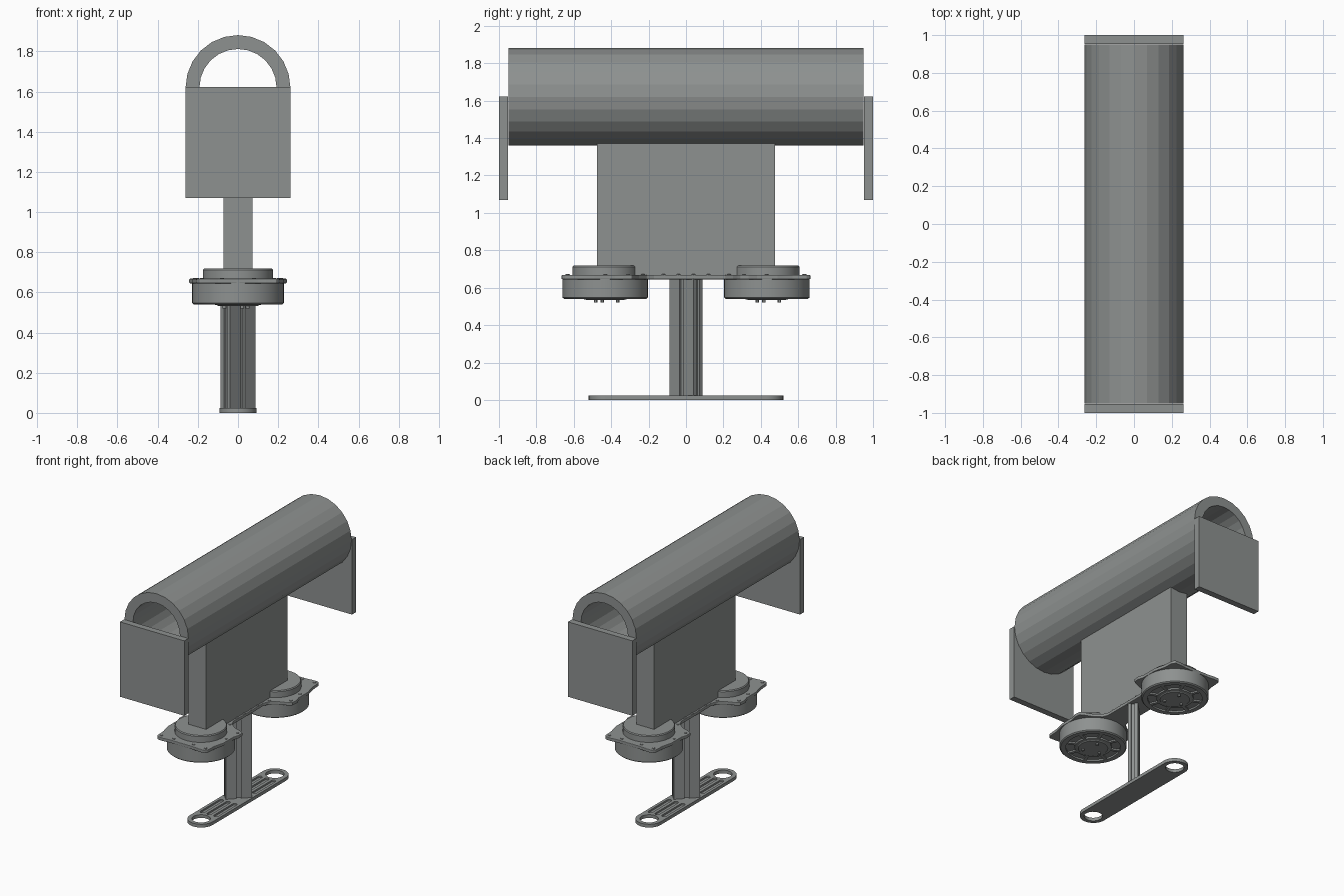
import bpy, bmesh
from math import sin, cos, pi, radians
from mathutils import Matrix, Vector

if "Cube" in bpy.data.objects:
    bpy.data.objects.remove(bpy.data.objects["Cube"])

dark = bpy.data.materials.new("dark_grey")
dark.diffuse_color = (.27, .285, .28, 1)
dark.use_nodes = True
dark.node_tree.nodes["Principled BSDF"].inputs["Base Color"].default_value = dark.diffuse_color


def finish(bm, name, smooth=False, bevel=0):
    bmesh.ops.remove_doubles(bm, verts=bm.verts, dist=1e-5)
    bmesh.ops.recalc_face_normals(bm, faces=bm.faces)
    me = bpy.data.meshes.new(name)
    bm.to_mesh(me)
    bm.free()
    me.materials.append(dark)
    ob = bpy.data.objects.new(name, me)
    bpy.context.collection.objects.link(ob)
    if bevel:
        m = ob.modifiers.new("edge", 'BEVEL')
        m.width, m.segments, m.limit_method = bevel, 2, 'ANGLE'
    if smooth:
        bpy.ops.object.select_all(action='DESELECT')
        bpy.context.view_layer.objects.active = ob
        ob.select_set(True)
        bpy.ops.object.shade_smooth_by_angle(angle=radians(30))
    return ob


def box(name, lo, hi):
    bm = bmesh.new()
    lo, hi = Vector(lo), Vector(hi)
    mat = Matrix.Translation((lo + hi) / 2) @ Matrix.Diagonal((*(hi - lo), 1))
    bmesh.ops.create_cube(bm, size=1, matrix=mat)
    return finish(bm, name)


def lathe(name, profile, centre, steps=64):
    """Spin an (r, z) profile around the vertical axis through centre."""
    bm = bmesh.new()
    vs = [bm.verts.new((r, 0, z)) for r, z in profile]
    es = [bm.edges.new(p) for p in zip(vs, vs[1:])]
    bmesh.ops.spin(bm, geom=vs + es, cent=(0, 0, 0), axis=(0, 0, 1),
                   angle=2 * pi, steps=steps)
    ob = finish(bm, name, True)
    ob.location = (*centre, 0)
    return ob


def prism(name, pts, z0, z1, bevel=0):
    bm = bmesh.new()
    f = bm.faces.new([bm.verts.new((x, y, z0)) for x, y in pts])
    ext = bmesh.ops.extrude_face_region(bm, geom=[f])
    bmesh.ops.translate(bm, vec=(0, 0, z1 - z0),
                        verts=[v for v in ext['geom'] if isinstance(v, bmesh.types.BMVert)])
    # extruding a lone face can drop its original cap: close it again
    bmesh.ops.holes_fill(bm, edges=[e for e in bm.edges if e.is_boundary])
    return finish(bm, name, bevel=bevel)


def stadium(x, y, half_len, r, n=16):
    """Round-ended outline, long in y."""
    arc = [pi * i / n for i in range(n + 1)]
    top = [(x + r * cos(a), y + half_len - r + r * sin(a)) for a in arc]
    return top + [(x - r * cos(a), y - half_len + r - r * sin(a)) for a in arc]


def holed_plate(name, loops, z0, z1):
    """Filled 2D curve: first loop is the outline, the rest are holes."""
    cu = bpy.data.curves.new(name, 'CURVE')
    cu.dimensions, cu.fill_mode = '2D', 'BOTH'
    cu.extrude = (z1 - z0) / 2
    cu.materials.append(dark)
    for pts in loops:
        sp = cu.splines.new('POLY')
        sp.points.add(len(pts) - 1)
        for p, (x, y) in zip(sp.points, pts):
            p.co = (x, y, 0, 1)
        sp.use_cyclic_u = True
    ob = bpy.data.objects.new(name, cu)
    ob.location.z = (z0 + z1) / 2
    bpy.context.collection.objects.link(ob)
    bpy.ops.object.select_all(action='DESELECT')
    bpy.context.view_layer.objects.active = ob
    ob.select_set(True)
    bpy.ops.object.convert(target='MESH')


# Horizontal open tube, 24 flat sides
bm = bmesh.new()
N = 24
rings = [[bm.verts.new((r * sin(2 * pi * i / N), y, 1.62 + r * cos(2 * pi * i / N)))
          for i in range(N)] for r, y in ((.261, -.95), (.261, .95), (.192, .95), (.192, -.95))]
for k in range(4):
    a, b = rings[k], rings[(k + 1) % 4]
    for i in range(N):
        j = (i + 1) % N
        bm.faces.new((a[i], a[j], b[j], b[i]))
finish(bm, "tube")

# End plates and central block
box("front_end_plate", (-.262, -1, 1.07), (.262, -.953, 1.622))
box("back_end_plate", (-.262, .953, 1.07), (.262, 1, 1.622))
box("central_block", (-.072, -.475, .66), (.072, .475, 1.375))

# Mounting plate with eared ends and a narrow waist
quarter = [(.085, .17), (.1, .21), (.15, .25), (.215, .275), (.24, .29), (.243, .335),
           (.23, .38), (.23, .49), (.21, .57), (.205, .645), (.19, .665),
           (.14, .665), (.1, .66)]
half = quarter + [(-x, y) for x, y in reversed(quarter)]
prism("mounting_plate", half + [(-x, -y) for x, y in half], .645, .668, bevel=.004)

# Two round drive units
for s, side in ((-1, "front"), (1, "back")):
    cy = s * .432
    lathe(side + "_lower_housing",
          [(0, .533), (.1, .533), (.105, .537), (.125, .54), (.125, .552), (.185, .552),
           (.185, .54), (.22, .54), (.228, .547), (.228, .648), (0, .648)], (0, cy))
    lathe(side + "_upper_cap",
          [(0, .718), (.17, .718), (.175, .711), (.175, .666), (0, .666)], (0, cy))
    # Spokes across the recess underneath
    bm = bmesh.new()
    for k in range(8):
        mat = (Matrix.Rotation(pi * k / 4 + pi / 8, 4, 'Z') @ Matrix.Translation((.155, 0, .548))
               @ Matrix.Diagonal((.066, .022, .014, 1)))
        bmesh.ops.create_cube(bm, size=1, matrix=mat)
    finish(bm, side + "_spokes").location = (0, cy, 0)
    # Three shaft pins
    for k in range(3):
        a = radians(73 + 120 * k)
        lathe(side + "_pin", [(0, .52), (.01, .52), (.01, .54)],
              (.07 * cos(a), cy + .07 * sin(a)), 12)

# Plate bolts around the caps and along the waist
spots = [(sx * x, sy * y) for sx in (-1, 1) for sy in (-1, 1)
         for x, y in ((.18, .635), (.215, .31), (.205, .43), (.08, .63),
                      (.076, .04), (.076, .12), (.095, .23))]
for x, y in spots:
    lathe("plate_bolt", [(0, .672), (.008, .672), (.01, .67), (.01, .666)], (x, y), 12)

# Grooved post, turned 45 degrees
L, T, g, d = .089, .034, .016, .014
q = [(g, T - d), (g, T), (L, T), (L, g * .7), (L - d, g * .7)]
right = q + [(x, -y) for x, y in reversed(q)]
post = prism("post", right + [(-x, -y) for x, y in right], .018, .65)
post.rotation_euler.z = pi / 4

# Round-ended base with end holes and shallow slots on top
outline = stadium(0, 0, .52, .092)
holes = [stadium(0, s * .43, .0621, .062) for s in (-1, 1)]
slots = [stadium(x, s * .225, .125, .016, 8) for s in (-1, 1) for x in (-.055, 0, .055)]
holed_plate("base_bottom", [outline] + holes, 0, .012)
holed_plate("base_top", [outline] + holes + slots, .012, .024)
